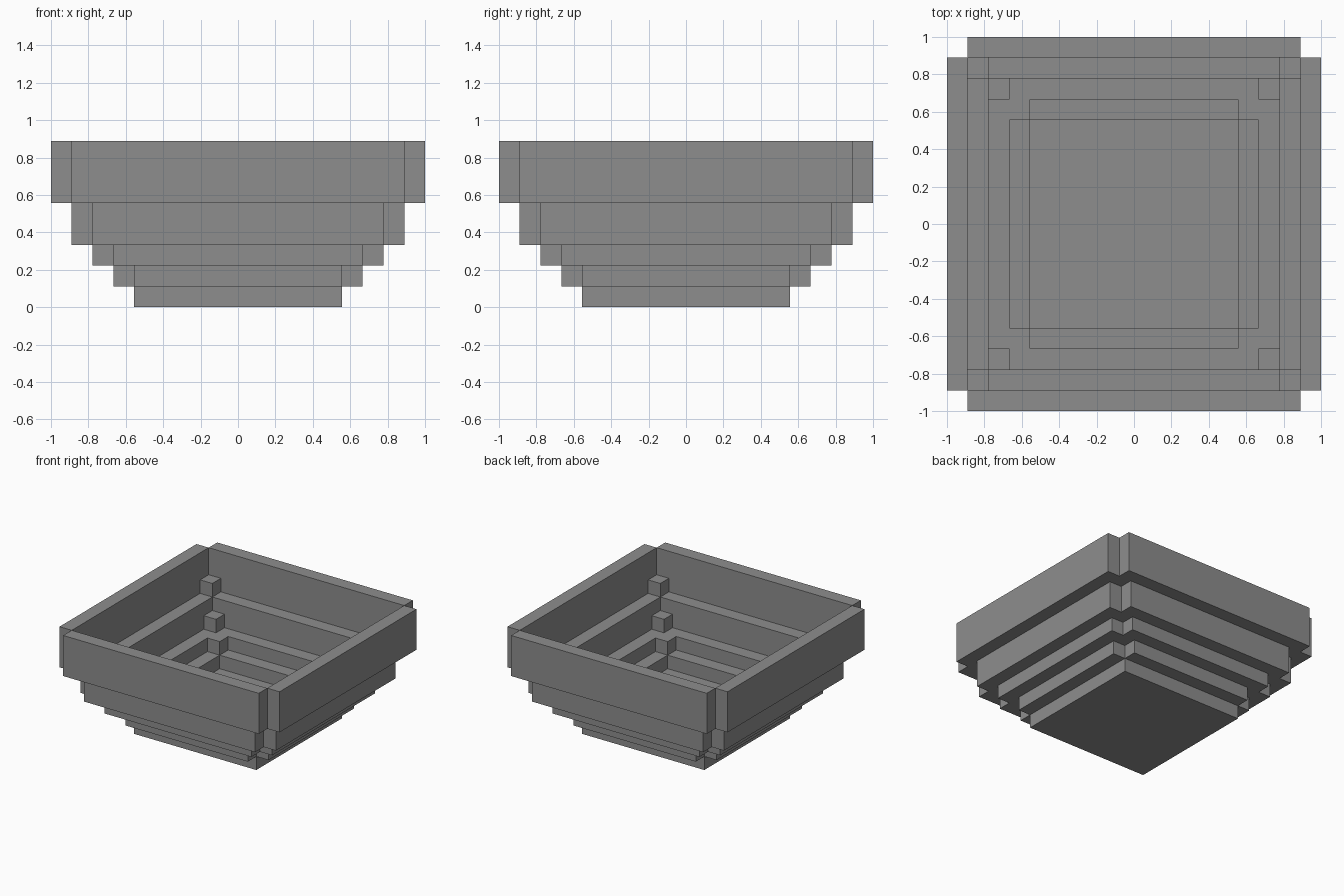
import bpy
import bmesh

if "Cube" in bpy.data.objects:
    bpy.data.objects.remove(bpy.data.objects["Cube"])

U = 1 / 9  # block size: the bowl is 18 blocks wide and 8 high

grey = bpy.data.materials.new("stone grey")
grey.diffuse_color = (0.27, 0.27, 0.27, 1)
grey.use_nodes = True
grey.node_tree.nodes["Principled BSDF"].inputs["Base Color"].default_value = grey.diffuse_color


def add_box(bm, lo, hi):
    """Add a box spanning two corners given in block units."""
    verts = bmesh.ops.create_cube(bm, size=1)["verts"]
    for v in verts:
        v.co = [(lo[i] if v.co[i] < 0 else hi[i]) * U for i in range(3)]


def make(name, boxes):
    bm = bmesh.new()
    for lo, hi in boxes:
        add_box(bm, lo, hi)
    mesh = bpy.data.meshes.new(name)
    bm.to_mesh(mesh)
    bm.free()
    mesh.materials.append(grey)
    bpy.context.collection.objects.link(bpy.data.objects.new(name, mesh))


def ring(r, z0, z1):
    """Four walls one block thick, touching only at their inner corner edges."""
    boxes = []
    for a in (-r - 1, r):
        boxes.append(((a, -r, z0), (a + 1, r, z1)))
        boxes.append(((-r, a, z0), (r, a + 1, z1)))
    return boxes


def corners(r, z):
    """A single block in each inside corner."""
    return [((x, y, z), (x + 1, y + 1, z + 1))
            for x in (-r - 1, r) for y in (-r - 1, r)]


# Floor slab
make("floor", [((-5, -5, 0), (5, 5, 1))])

# Stepped walls, widening upward
make("lowest_step", ring(5, 1, 2))
make("second_step", ring(6, 2, 3))
make("third_step", ring(7, 3, 5))
make("rim_wall", ring(8, 5, 8))

# Blocks closing the inside corners
make("lower_corner_blocks", corners(5, 2))
make("middle_corner_blocks", corners(6, 3))
make("upper_corner_blocks", corners(7, 5))
